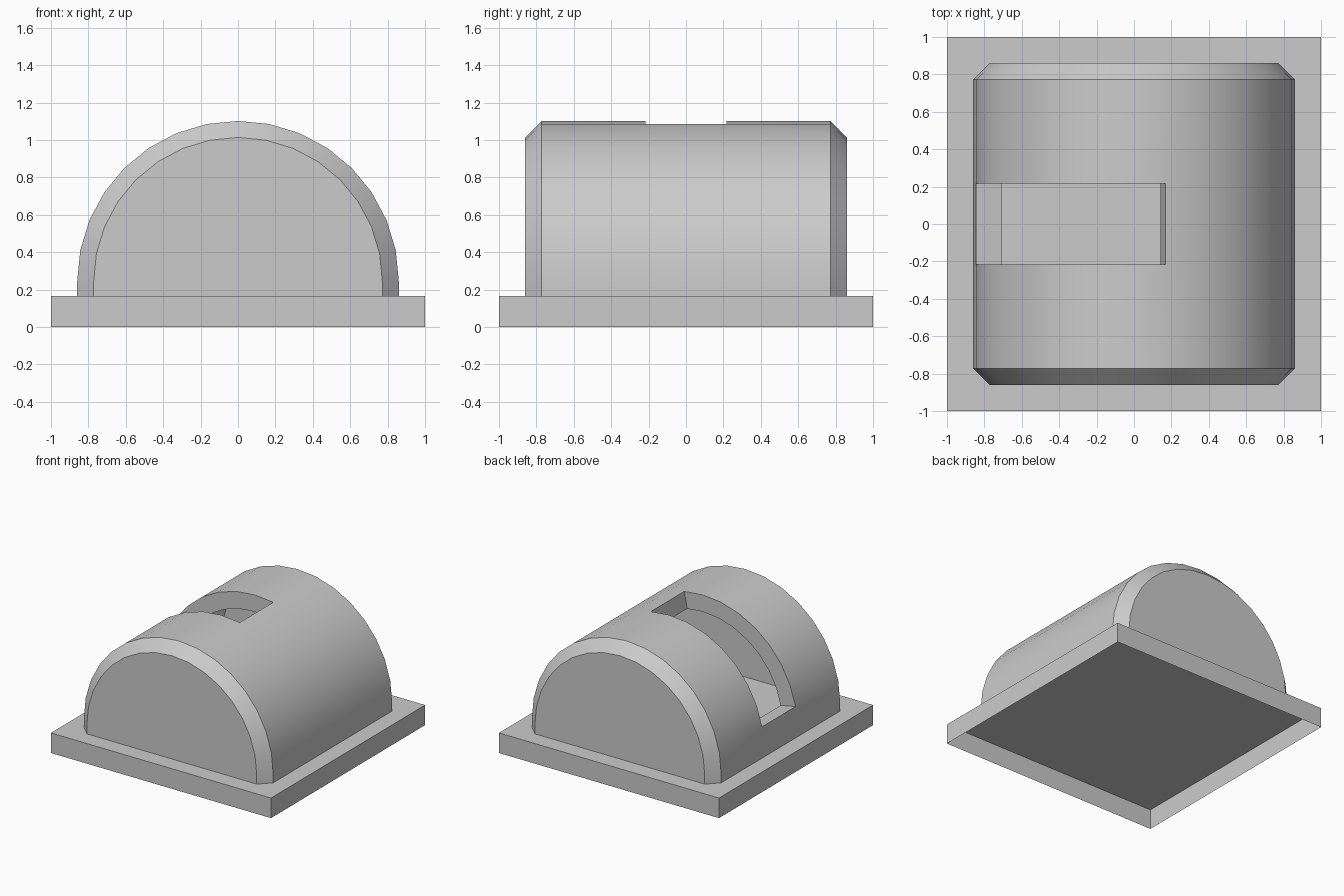
import bpy, bmesh
from math import sin, cos, radians

if "Cube" in bpy.data.objects:
    bpy.data.objects.remove(bpy.data.objects["Cube"])

BASE_TOP = 0.165   # top of the plate
CZ = 0.242         # arch centre height
R = 0.86           # arch radius
CHAMFER = 0.088
STEP = 11.25       # 32-sided circle
SLOT_Y = 0.217
SLOT_R = 0.722     # radius at the inner end of the slot walls


def finish(name, bm):
    bmesh.ops.recalc_face_normals(bm, faces=bm.faces)
    mesh = bpy.data.meshes.new(name)
    bm.to_mesh(mesh)
    bm.free()
    obj = bpy.data.objects.new(name, mesh)
    bpy.context.collection.objects.link(obj)
    return obj


def arch_ring(bm, y, r):
    """Half-circle outline with short straight legs down to the plate."""
    pts = [(-r, BASE_TOP)]
    pts += [(r * sin(radians(i * STEP)), CZ + r * cos(radians(i * STEP))) for i in range(-8, 9)]
    pts.append((r, BASE_TOP))
    return [bm.verts.new((x, y, z)) for x, z in pts]


# Base plate: thin walls, open underneath
bm = bmesh.new()
bmesh.ops.create_cube(bm, size=1)
for v in bm.verts:
    v.co = (v.co.x * 2, v.co.y * 2, (v.co.z + 0.5) * BASE_TOP)
bottom = [f for f in bm.faces if f.calc_center_median().z < 0.001]
bmesh.ops.delete(bm, geom=bottom, context='FACES_ONLY')
finish("base_plate", bm)

# Hollow arched housing with chamfered ends
bm = bmesh.new()
sections = [(-R, R - CHAMFER), (-R + CHAMFER, R), (-SLOT_Y, R),
            (SLOT_Y, R), (R - CHAMFER, R), (R, R - CHAMFER)]
rings = [arch_ring(bm, y, r) for y, r in sections]
slot_faces = []
for j in range(len(rings) - 1):
    a, b = rings[j], rings[j + 1]
    for i in range(len(a) - 1):
        face = bm.faces.new((a[i], a[i + 1], b[i + 1], b[i]))
        if j == 2 and 2 <= i <= 9:
            slot_faces.append(face)
bm.faces.new(rings[0])
bm.faces.new(rings[-1][::-1])

# Slot over the crown: open hole with walls turned inward
rim = [e for e in {e for f in slot_faces for e in f.edges}
       if sum(f in slot_faces for f in e.link_faces) == 1]
bmesh.ops.delete(bm, geom=slot_faces, context='FACES')
walls = bmesh.ops.extrude_edge_only(bm, edges=rim)["geom"]
k = SLOT_R / R
for v in (g for g in walls if isinstance(g, bmesh.types.BMVert)):
    v.co.x *= k
    v.co.z = CZ + (v.co.z - CZ) * k
housing = finish("arched_housing", bm)

bpy.ops.object.select_all(action='DESELECT')
housing.select_set(True)
bpy.context.view_layer.objects.active = housing
bpy.ops.object.shade_smooth_by_angle(angle=radians(30))
